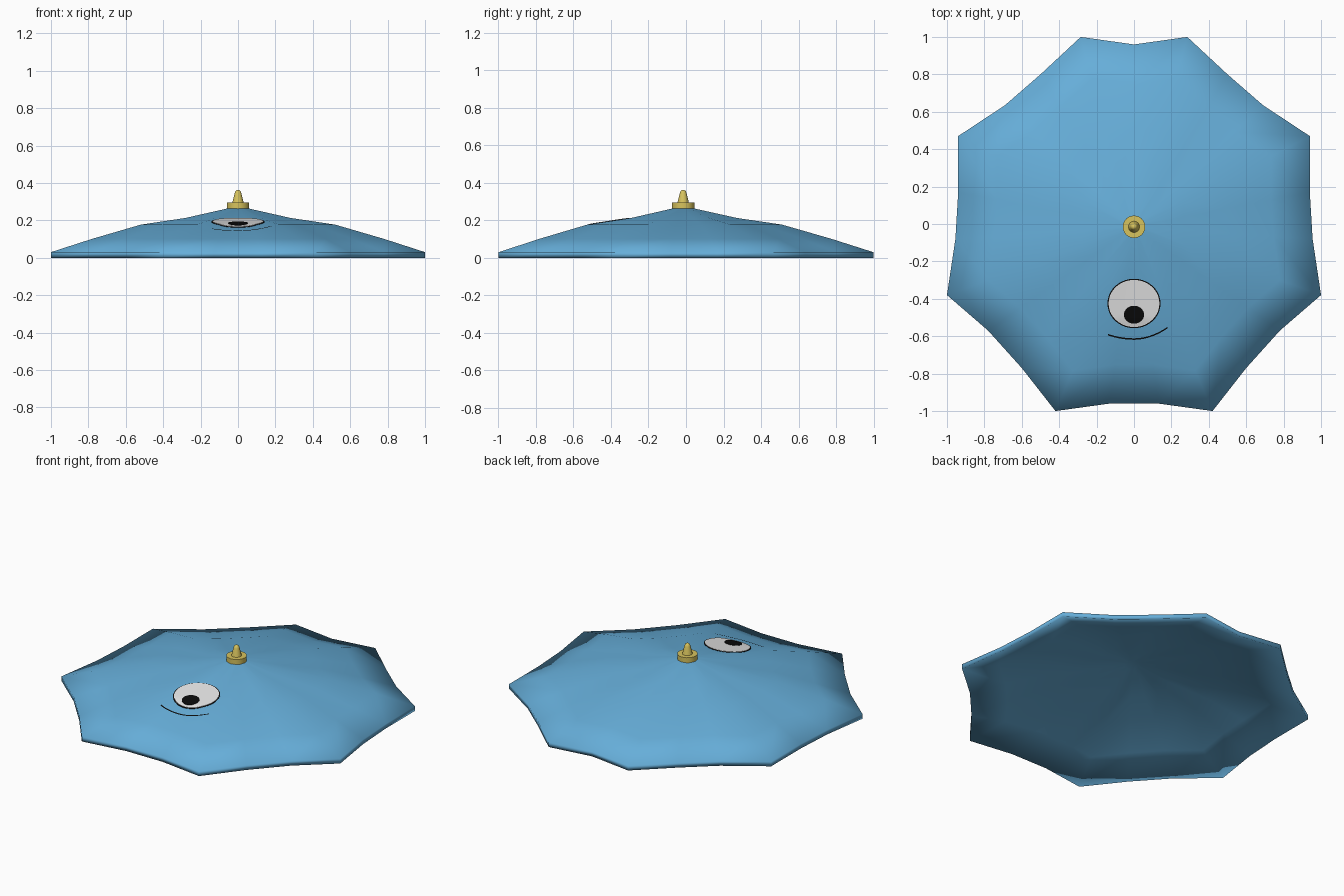
import bpy, bmesh, math
from mathutils import Vector
from mathutils.bvhtree import BVHTree

if "Cube" in bpy.data.objects:
    bpy.data.objects.remove(bpy.data.objects["Cube"])


def material(name, rgb):
    m = bpy.data.materials.new(name)
    m.diffuse_color = (*rgb, 1)
    m.use_nodes = True
    m.node_tree.nodes["Principled BSDF"].inputs["Base Color"].default_value = m.diffuse_color
    return m


BLUE = material("canopy blue", (0.133, 0.423, 0.694))
WHITE = material("eye white", (0.86, 0.86, 0.86))
BLACK = material("black", (0.003, 0.003, 0.003))
GOLD = material("pale gold", (0.68, 0.546, 0.11))


def add_object(name, bm, mat, angle=None):
    bmesh.ops.recalc_face_normals(bm, faces=bm.faces)
    mesh = bpy.data.meshes.new(name)
    bm.to_mesh(mesh)
    mesh.materials.append(mat)
    ob = bpy.data.objects.new(name, mesh)
    bpy.context.collection.objects.link(ob)
    if angle is None:
        mesh.shade_smooth()
    else:
        bpy.ops.object.select_all(action='DESELECT')
        ob.select_set(True)
        bpy.context.view_layer.objects.active = ob
        bpy.ops.object.shade_smooth_by_angle(angle=math.radians(angle))
    return ob


def skin(bm, rings, start_cap=True, end_cap=True):
    """Bridge a list of closed vertex loops."""
    n = len(rings[0])
    for a, b in zip(rings, rings[1:]):
        for i in range(n):
            j = (i + 1) % n
            bm.faces.new((a[i], a[j], b[j], b[i]))
    if start_cap:
        bm.faces.new(rings[0])
    if end_cap:
        bm.faces.new(rings[-1])


# Canopy outline: right half, back to front, with scalloped edges; mirrored
half = [(0.285, 1), (0.5, 0.8), (0.69, 0.635), (0.94, 0.47), (0.94, 0.17),
        (0.955, -0.08), (1, -0.38), (0.78, -0.57), (0.6, -0.77), (0.42, -1), (0.13, -0.96)]
outline = [(0, 0.96)] + half + [(-x, y) for x, y in reversed(half)]

# Canopy: concentric copies of the outline, top side then hollow underside
CY = -0.015
top = [(0.05, 0.265), (0.28, 0.213), (0.52, 0.177), (0.78, 0.101), (1, 0.03)]
under = [(s, z - 0.03) for s, z in reversed(top)]
bm = bmesh.new()
rings = [[bm.verts.new((x * s, CY + (y - CY) * s, z)) for x, y in outline]
         for s, z in top + under]
skin(bm, rings)
bmesh.ops.recalc_face_normals(bm, faces=bm.faces)
surface = BVHTree.FromBMesh(bm)
add_object("canopy", bm, BLUE)


def drape(x, y, lift):
    """Point lying just above the canopy."""
    hit = surface.ray_cast(Vector((x, y, 2)), Vector((0, 0, -1)))[0]
    return (x, y, hit.z + lift)


def draped_disc(name, cy, rx, ry, lift, mat):
    bm = bmesh.new()
    rings = [[bm.verts.new(drape(rx * k / 6 * math.cos(t * math.tau / 40),
                                 cy + ry * k / 6 * math.sin(t * math.tau / 40), lift))
              for t in range(40)] for k in range(1, 7)]
    # short skirt down to the canopy
    rings.append([bm.verts.new(v.co - Vector((0, 0, lift))) for v in rings[-1]])
    skin(bm, rings, end_cap=False)
    add_object(name, bm, mat, 40)


# Eye
draped_disc("eye_outline", -0.425, 0.142, 0.132, 0.002, BLACK)
draped_disc("eye_white", -0.425, 0.136, 0.126, 0.004, WHITE)
draped_disc("pupil", -0.485, 0.054, 0.048, 0.006, BLACK)

# Thin curved line below the eye
bm = bmesh.new()
prev = None
for i in range(25):
    x = -0.14 + 0.32 * i / 24
    y = -0.615 + (1.9 if x > 0 else 1.2) * x * x
    pair = [bm.verts.new(drape(x, y + d, 0.002)) for d in (-0.004, 0.004)]
    if prev:
        bm.faces.new((prev[0], pair[0], pair[1], prev[1]))
    prev = pair
add_object("mouth_line", bm, BLACK)

# Finial: collar and tapered rounded tip, lathed
profile = [(0.06, 0.245), (0.06, 0.295), (0.03, 0.295), (0.018, 0.345),
           (0.014, 0.356), (0.006, 0.362)]
bm = bmesh.new()
rings = [[bm.verts.new((r * math.cos(t * math.tau / 24),
                        CY + r * math.sin(t * math.tau / 24), z))
          for t in range(24)] for r, z in profile]
skin(bm, rings)
add_object("finial", bm, GOLD, 40)
